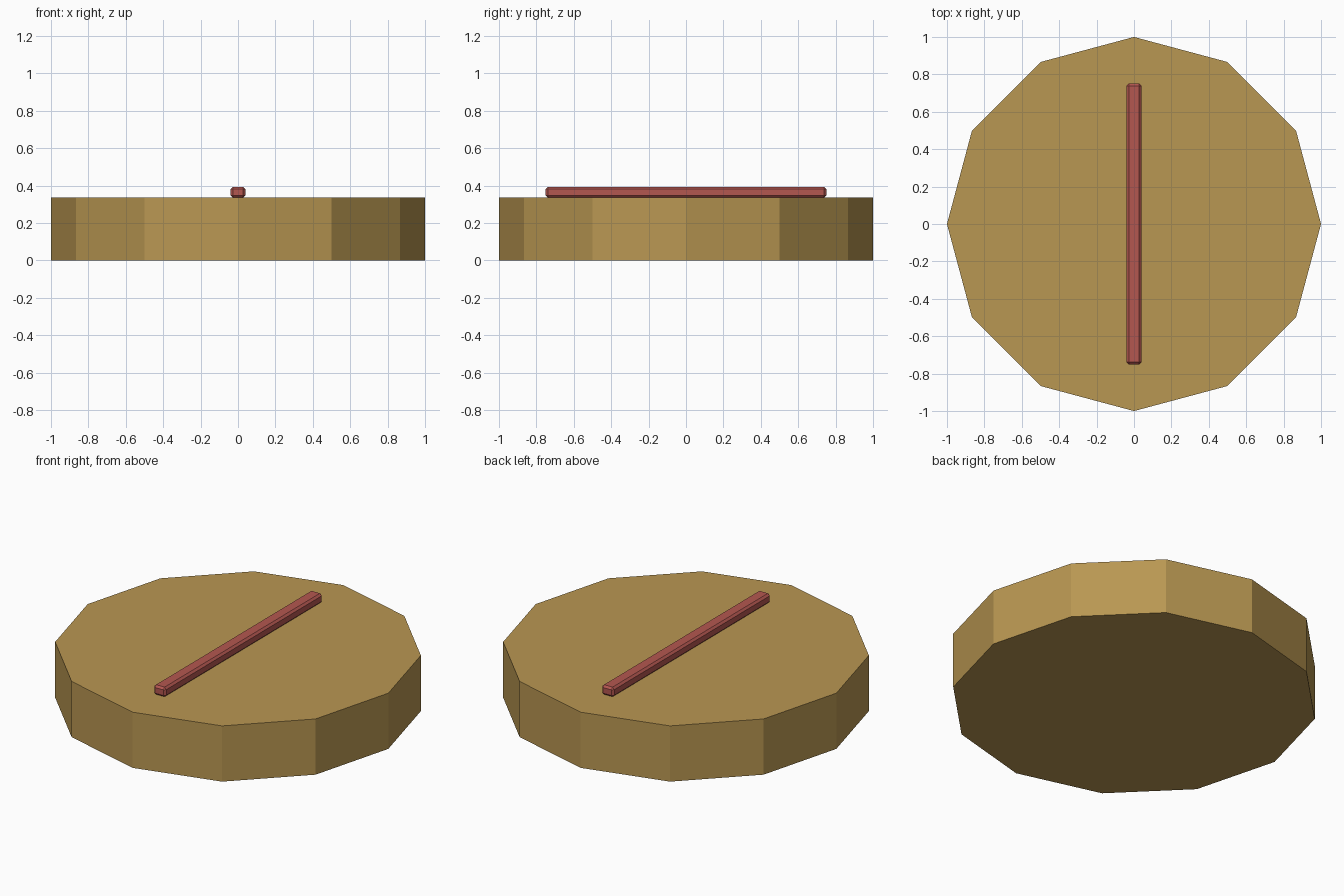
import bpy

if "Cube" in bpy.data.objects:
    bpy.data.objects.remove(bpy.data.objects["Cube"])

BASE_HEIGHT = 0.335
BAR_SIZE = (0.08, 1.5, 0.058)


def material(name, rgb):
    mat = bpy.data.materials.new(name)
    mat.diffuse_color = (*rgb, 1)
    mat.use_nodes = True
    mat.node_tree.nodes["Principled BSDF"].inputs["Base Color"].default_value = mat.diffuse_color
    return mat


def finish(name, mat):
    obj = bpy.context.object
    obj.name = name
    obj.data.materials.append(mat)
    return obj


# Twelve-sided flat base, with corners on the x and y axes
bpy.ops.mesh.primitive_cylinder_add(vertices=12, radius=1, depth=BASE_HEIGHT,
                                    location=(0, 0, BASE_HEIGHT / 2))
finish("round_base", material("tan", (0.485, 0.309, 0.084)))

# Long chamfered bar lying on top
bpy.ops.mesh.primitive_cube_add(size=1, location=(0, 0, BASE_HEIGHT + BAR_SIZE[2] / 2))
bar = finish("top_bar", material("red", (0.456, 0.095, 0.080)))
bar.scale = BAR_SIZE
bpy.ops.object.transform_apply(location=False, rotation=False, scale=True)
bevel = bar.modifiers.new("chamfer", 'BEVEL')
bevel.width = 0.012
bevel.segments = 1
